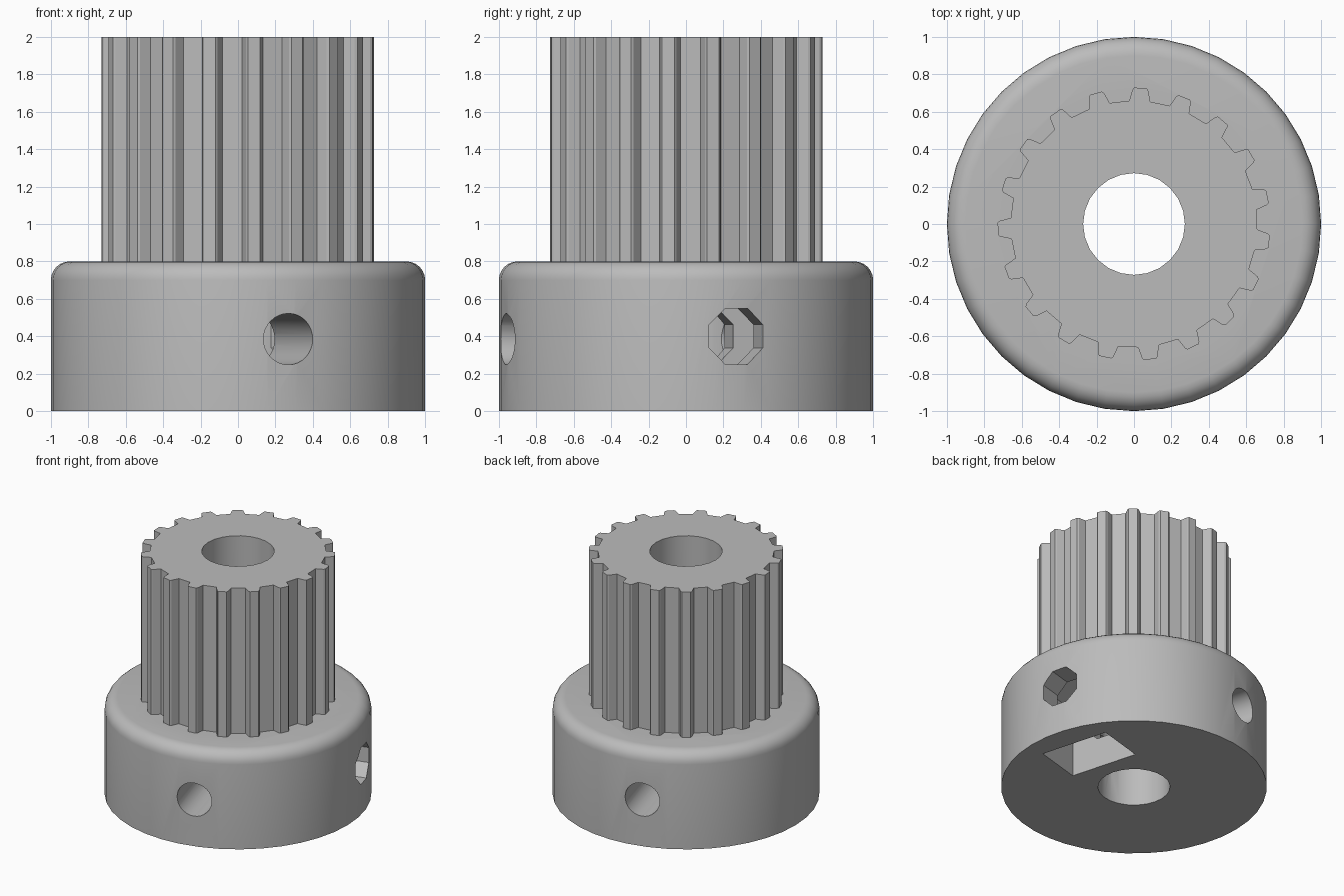
import bpy
import bmesh
from math import cos, sin, pi, radians
from mathutils import Matrix

cube = bpy.data.objects.get("Cube")
if cube:
    bpy.data.objects.remove(cube, do_unlink=True)

grey = bpy.data.materials.new("light_grey")
grey.use_nodes = True
grey.diffuse_color = (0.5, 0.5, 0.5, 1)
grey.node_tree.nodes["Principled BSDF"].inputs["Base Color"].default_value = (0.5, 0.5, 0.5, 1)


def add_object(name, bm):
    bmesh.ops.recalc_face_normals(bm, faces=bm.faces)
    mesh = bpy.data.meshes.new(name)
    bm.to_mesh(mesh)
    bm.free()
    mesh.materials.append(grey)
    obj = bpy.data.objects.new(name, mesh)
    bpy.context.collection.objects.link(obj)
    return obj


def loft(name, rings, matrix=Matrix()):
    """Closed solid through equal-length rings of points."""
    bm = bmesh.new()
    loops = [[bm.verts.new(matrix @ Matrix.Translation(p).translation) for p in ring] for ring in rings]
    n = len(loops[0])
    for low, high in zip(loops, loops[1:]):
        for i in range(n):
            j = (i + 1) % n
            bm.faces.new((low[i], low[j], high[j], high[i]))
    bm.faces.new(loops[0])
    bm.faces.new(loops[-1])
    return add_object(name, bm)


def prism(name, outline, start, end, matrix=Matrix()):
    return loft(name, [[(x, y, z) for x, y in outline] for z in (start, end)], matrix)


def polygon(radius, sides, turn=0.0):
    return [(radius * cos(turn + 2 * pi * i / sides), radius * sin(turn + 2 * pi * i / sides))
            for i in range(sides)]


def radial(angle, height):
    """Local z points outward at the angle, local y points up."""
    c, s = cos(angle), sin(angle)
    return Matrix(((-s, 0, c, 0), (c, 0, s, 0), (0, 1, 0, height), (0, 0, 0, 1)))


def combine(target, tool, operation):
    mod = target.modifiers.new("combine", "BOOLEAN")
    mod.object = tool
    mod.operation = operation
    mod.solver = "EXACT"
    bpy.ops.object.select_all(action="DESELECT")
    bpy.context.view_layer.objects.active = target
    target.select_set(True)
    bpy.ops.object.modifier_apply(modifier=mod.name)
    bpy.data.objects.remove(tool, do_unlink=True)


# Hub with a rounded upper rim
fillet = 0.1
profile = [(1.0, 0.0)]
for k in range(7):
    a = k * pi / 12
    profile.append((1 - fillet + fillet * cos(a), 0.8 - fillet + fillet * sin(a)))
pulley = loft("toothed_pulley", [[(x, y, z) for x, y in polygon(r, 40)] for r, z in profile])

# Toothed column
teeth = 19
tooth = [(0.657, 0.056), (0.717, 0.042), (0.728, 0.033)]  # radius, half width
tooth = tooth + [(r, -w) for r, w in reversed(tooth)]
outline = []
for i in range(teeth):
    a = radians(87.3) - 2 * pi * i / teeth
    outline += [(r * cos(a) - w * sin(a), r * sin(a) + w * cos(a)) for r, w in tooth]
combine(pulley, prism("toothed_column", outline, 0.4, 2.0), "UNION")

# Shaft bore and the round cross hole
screw_angle = radians(15.7)
combine(pulley, prism("bore", polygon(0.272, 24), -0.5, 2.5), "DIFFERENCE")
combine(pulley, prism("cross_hole", polygon(0.137, 32), -1.3, 1.3,
                      radial(screw_angle - pi / 2, 0.385)), "DIFFERENCE")

# Octagonal screw hole and the nut slot open at the bottom
frame = radial(screw_angle, 0.4)
combine(pulley, prism("screw_hole", polygon(0.162, 8, pi / 8), 0.0, 1.3, frame), "DIFFERENCE")
half = 0.285
slot = [(-half, -0.6), (half, -0.6), (half, 0.165), (0, 0.33), (-half, 0.165)]
combine(pulley, prism("nut_slot", slot, 0.4, 0.8, frame), "DIFFERENCE")

# Smooth curved walls, keep tooth edges crisp
bpy.context.view_layer.objects.active = pulley
pulley.select_set(True)
bpy.ops.object.shade_smooth_by_angle(angle=radians(25))
